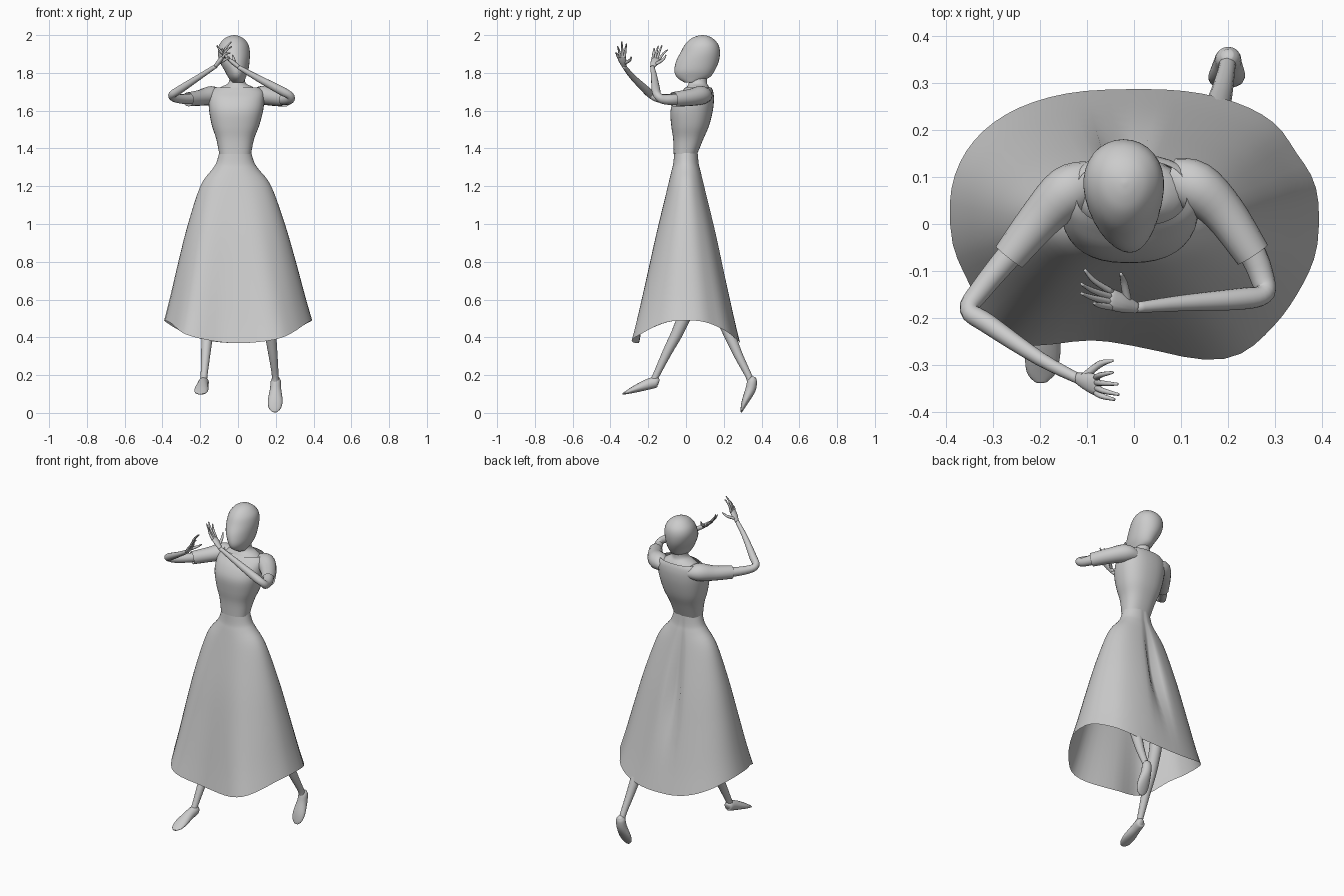
import bpy, bmesh, math
from mathutils import Vector


def spline(keys, steps):
    """Catmull-Rom interpolation of tuples of any length."""
    k = [Vector(p) for p in keys]
    out = []
    for i in range(len(k) - 1):
        p0, p1, p2, p3 = k[max(i - 1, 0)], k[i], k[i + 1], k[min(i + 2, len(k) - 1)]
        for j in range(steps):
            t = j / steps
            out.append(0.5 * (2 * p1 + (p2 - p0) * t + (2 * p0 - 5 * p1 + 4 * p2 - p3) * t * t
                              + (3 * p1 - p0 - 3 * p2 + p3) * t ** 3))
    return out + [k[-1]]


def spow(v, e):
    return math.copysign(abs(v) ** e, v)


def build(name, rings, caps=True):
    """Skin a list of point rings into a smooth object."""
    bm = bmesh.new()
    vs = [[bm.verts.new(p) for p in r] for r in rings]
    n = len(vs[0])
    for a, b in zip(vs, vs[1:]):
        for i in range(n):
            j = (i + 1) % n
            bm.faces.new((a[i], a[j], b[j], b[i]))
    if caps:
        bm.faces.new(vs[0][::-1])
        bm.faces.new(vs[-1])
    bmesh.ops.recalc_face_normals(bm, faces=bm.faces)
    me = bpy.data.meshes.new(name)
    bm.to_mesh(me)
    bm.free()
    for p in me.polygons:
        p.use_smooth = True
    ob = bpy.data.objects.new(name, me)
    bpy.context.collection.objects.link(ob)
    return ob


def sweep(name, keys, ref=(1, 0, 0), n=16, steps=4, flat=False, taper=0.0, square=2.0, caps=True):
    """Sweep ellipses along keys (x, y, z, half width along ref, half depth)."""
    pts = spline([k if len(k) == 5 else (*k, k[3]) for k in keys], steps)
    pos = [Vector(p[:3]) for p in pts]
    e = 2 / square
    rings = []
    for i, p in enumerate(pts):
        side, other = Vector((1, 0, 0)), Vector((0, 1, 0))
        if not flat:
            t = (pos[min(i + 1, len(pos) - 1)] - pos[max(i - 1, 0)]).normalized()
            side = Vector(ref)
            side = (side - t * side.dot(t)).normalized()
            other = t.cross(side)
        a, b = max(p[3], 0.001), max(p[4], 0.001)
        ring = []
        for j in range(n):
            th = 2 * math.pi * j / n
            w = a * (1 + taper * math.sin(th))
            ring.append(pos[i] + side * (w * spow(math.cos(th), e)) + other * (b * spow(math.sin(th), e)))
        rings.append(ring)
    return build(name, rings, caps)


# Head, slightly narrower towards the face
sweep("head", [(0, .025, 1.75, .03, .035), (-.005, .038, 1.775, .046, .085),
               (-.008, .045, 1.81, .062, .106), (-.018, .06, 1.86, .079, .113),
               (-.022, .076, 1.91, .085, .104), (-.022, .083, 1.95, .077, .088),
               (-.021, .085, 1.98, .053, .06), (-.02, .087, 1.995, .026, .03),
               (-.02, .087, 2.0, .003, .003)], n=32, flat=True, taper=.1)

# Neck and upper chest
sweep("neck", [(-.008, .055, 1.66, .12, .092), (-.008, .062, 1.70, .115, .076),
               (-.006, .063, 1.725, .085, .06), (-.005, .063, 1.748, .045, .048),
               (-.005, .068, 1.80, .038, .044)], n=24, flat=True)

# Bodice
sweep("bodice", [(-.015, -.003, 1.37, .084, .062), (-.015, .012, 1.45, .1, .08),
                 (-.013, .022, 1.52, .125, .1), (-.01, .03, 1.60, .143, .112),
                 (-.008, .045, 1.66, .147, .103), (-.005, .06, 1.70, .142, .084),
                 (-.005, .066, 1.722, .118, .07)], n=36, flat=True, square=2.4, caps=False)

# Skirt: open flared cone, hem dips at front and back, soft folds
NS = 64
profile = spline([(0, .084, .062), (.06, .10, .068), (.1, .122, .078), (.2, .187, .103),
                  (.43, .258, .16), (.65, .312, .208), (.87, .362, .256), (1, .394, .287)], 4)


def bump(th, centre, width):
    d = (th - centre + math.pi) % (2 * math.pi) - math.pi
    return math.exp(-(d / width) ** 2)


skirt = []
for s, rx, ry in profile:
    ring = []
    for j in range(NS):
        th = 2 * math.pi * j / NS
        c, sn = math.cos(th), math.sin(th)
        e = 2 / (2.1 + .35 * s)
        z = 1.38 - s * (.89 + .12 * sn * sn)
        f = 1 - .13 * s * bump(th, -1.72, .3)
        f += s * (.07 * bump(th, -1.15, .25) + .05 * bump(th, -2.2, .22) - .05 * bump(th, -2.75, .3))
        f -= .03 * s * (bump(th, -.45, .3) + bump(th, .5, .2))
        f -= .3 * bump(s, .4, .28) * bump(th, 1.63, .1)
        x = rx * spow(c, e) * f - .015 * (1 - s)
        y = ry * spow(sn, e) * f
        ring.append((x, y, z))
    skirt.append(ring)
build("skirt", skirt, caps=False)

# Legs in mid stride
sweep("front_leg", [(-.08, .0, 1.2, .06), (-.1, .01, .95, .053), (-.135, .035, .65, .038),
                    (-.158, -.03, .46, .033), (-.17, -.1, .32, .025),
                    (-.18, -.16, .195, .018), (-.183, -.18, .15, .02)])
sweep("back_leg", [(.07, .01, 1.2, .06), (.1, .05, .95, .053), (.14, .13, .64, .038),
                   (.167, .215, .45, .032), (.185, .275, .31, .024),
                   (.197, .33, .2, .018), (.198, .345, .16, .02)])

# Feet, heel to toe
sweep("front_foot", [(-.18, -.144, .162, .012, .013), (-.18, -.158, .163, .026, .028),
                     (-.186, -.205, .15, .029, .028), (-.193, -.27, .126, .037, .019),
                     (-.197, -.315, .108, .031, .009), (-.197, -.336, .1, .012, .004)])
sweep("back_foot", [(.198, .36, .19, .012, .013), (.2, .352, .172, .026, .025),
                    (.199, .342, .125, .03, .027), (.197, .315, .065, .039, .019),
                    (.194, .299, .025, .032, .01), (.192, .292, .004, .012, .004)])

# Short sleeves with open cuffs, and bare arms
Z = (0, 0, 1)
sleeves = {"right": [(-.09, .09, 1.675, .035, .045), (-.14, .07, 1.68, .05, .054),
                     (-.2, .01, 1.668, .042, .045), (-.265, -.07, 1.66, .037, .036)],
           "left": [(.08, .095, 1.675, .035, .045), (.13, .08, 1.682, .05, .054),
                    (.19, .025, 1.67, .045, .046), (.252, -.065, 1.66, .039, .038)]}
arms = {"right": [(-.14, .07, 1.675, .034), (-.25, -.05, 1.662, .028), (-.325, -.14, 1.665, .023),
                  (-.35, -.182, 1.682, .02), (-.31, -.212, 1.71, .021),
                  (-.2, -.286, 1.782, .015), (-.115, -.33, 1.838, .011)],
        "left": [(.14, .07, 1.675, .034), (.24, -.045, 1.66, .03), (.274, -.12, 1.66, .025),
                 (.274, -.15, 1.68, .021), (.225, -.159, 1.708, .023),
                 (.1, -.168, 1.775, .017), (0, -.178, 1.832, .011)]}
for side in arms:
    sweep(side + "_sleeve", sleeves[side], ref=Z, caps=False)
    sweep(side + "_arm", arms[side], ref=Z if side == "right" else (.3, .5, 1))

# Hands: flattened palm, then thumb and four fingers
hands = {"right": ((-.12, -.327, 1.834), (-.08, -.342, 1.885),
                   [(-.04, -.373, 1.905), (-.032, -.362, 1.94), (-.035, -.34, 1.965),
                    (-.045, -.315, 1.955)], (-.045, -.29, 1.885)),
         "left": ((.005, -.178, 1.83), (-.048, -.16, 1.872),
                  [(-.085, -.168, 1.93), (-.112, -.147, 1.942), (-.112, -.127, 1.945),
                   (-.105, -.097, 1.922)], (-.028, -.105, 1.895))}
for side, (wrist, knuckle, tips, thumb) in hands.items():
    w, k = Vector(wrist), Vector(knuckle)
    m = w.lerp(k, .55)
    sweep(side + "_palm", [(*w, .012, .01), (*m, .02, .012), (*k, .022, .008),
                           (*w.lerp(k, 1.12), .014, .003)], ref=(0, 1, 0), n=12)
    for i, tip in enumerate(tips):
        t = Vector(tip)
        base = k + Vector((0, -.016 + i * .0107, -.003))
        mid = base.lerp(t, .5) + Vector((-.008, 0, .006))
        sweep(f"{side}_finger_{i + 1}", [(*base, .0075), (*mid, .006), (*t, .003)],
              ref=(0, 1, 0), n=8)
    t = Vector(thumb)
    base = w.lerp(k, .35) + Vector((0, .008, 0))
    mid = base.lerp(t, .55) + Vector((0, .008, -.003))
    sweep(side + "_thumb", [(*base, .009), (*mid, .0075), (*t, .003)], ref=(1, 0, 0), n=8)
